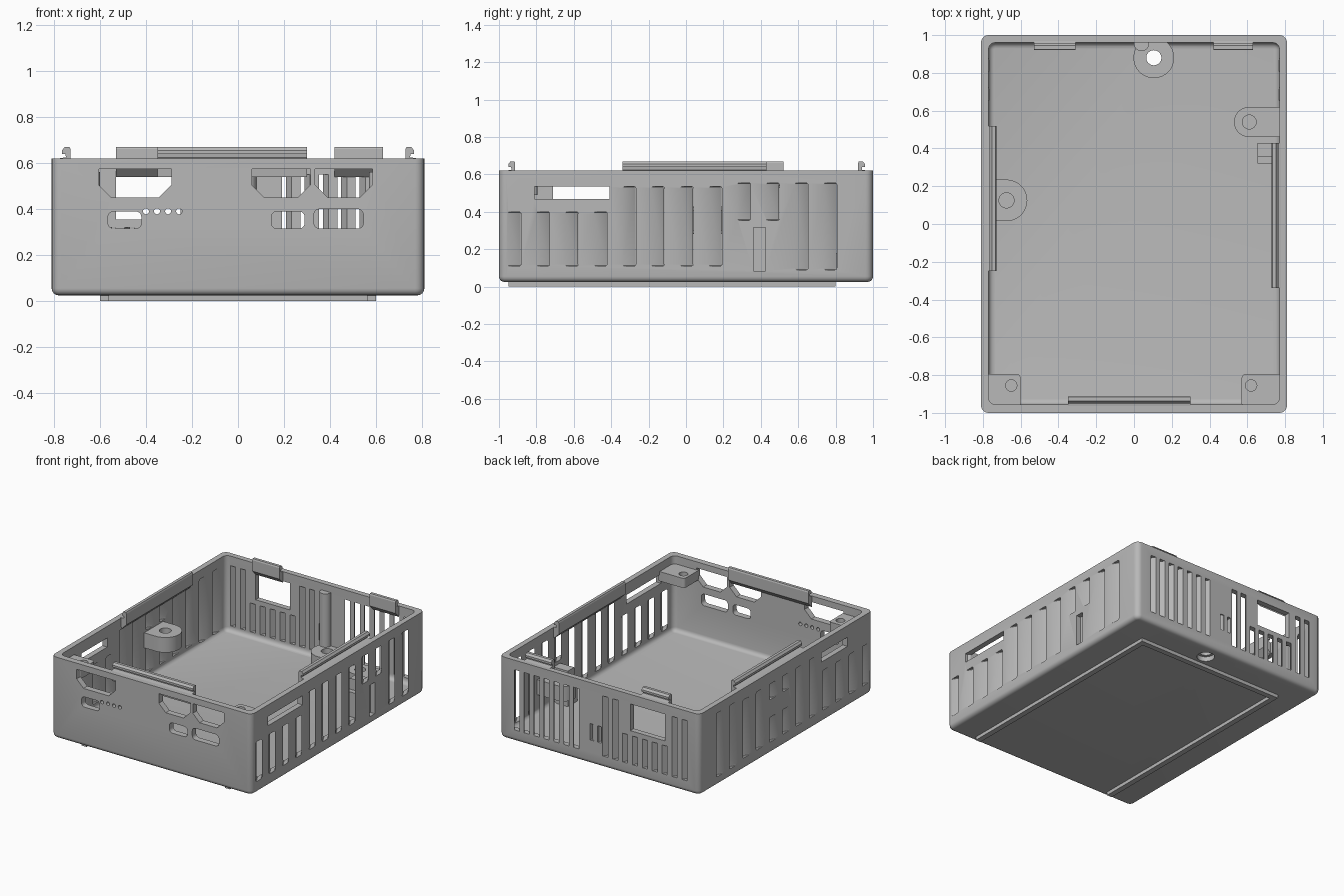
import bpy, bmesh, math
from mathutils import Vector

cube = bpy.data.objects.get("Cube")
if cube:
    bpy.data.objects.remove(cube, do_unlink=True)

grey = bpy.data.materials.new("matte grey plastic")
grey.use_nodes = True
COLOR = (0.48, 0.48, 0.48, 1)
grey.diffuse_color = COLOR
grey.node_tree.nodes["Principled BSDF"].inputs["Base Color"].default_value = COLOR


def prism(bm, pts, axis, lo, hi, shift=0.0):
    """Extrude a 2D outline along an axis, sliding it sideways by shift."""
    def place(p, d):
        u, v = p
        return {"x": (d, u, v), "y": (u, d, v), "z": (u, v, d)}[axis]
    cap = bm.faces.new([bm.verts.new(place(p, lo)) for p in pts])
    ext = bmesh.ops.extrude_face_region(bm, geom=[cap], use_keep_orig=True)
    move = Vector(place((shift, 0), hi - lo))
    for v in ext["geom"]:
        if isinstance(v, bmesh.types.BMVert):
            v.co += move
    return cap


def rect(u0, u1, v0, v1, r=0.0, n=5):
    if r == 0:
        return [(u0, v0), (u1, v0), (u1, v1), (u0, v1)]
    corners = [(u1 - r, v1 - r), (u0 + r, v1 - r), (u0 + r, v0 + r), (u1 - r, v0 + r)]
    return [(cu + r * math.cos(math.pi / 2 * (k + i / n)),
             cv + r * math.sin(math.pi / 2 * (k + i / n)))
            for k, (cu, cv) in enumerate(corners) for i in range(n + 1)]


def circle(u, v, r, n=32, start=0.0, sweep=2 * math.pi):
    m = n if sweep > 6 else n + 1
    return [(u + r * math.cos(start + sweep * i / n),
             v + r * math.sin(start + sweep * i / n)) for i in range(m)]


def make(name, bm):
    bmesh.ops.recalc_face_normals(bm, faces=bm.faces)
    me = bpy.data.meshes.new(name)
    bm.to_mesh(me)
    bm.free()
    me.materials.append(grey)
    ob = bpy.data.objects.new(name, me)
    bpy.context.collection.objects.link(ob)
    return ob


def activate(ob):
    bpy.ops.object.select_all(action="DESELECT")
    ob.select_set(True)
    bpy.context.view_layer.objects.active = ob


def cut(ob, bm):
    cutter = make("cutter", bm)
    cutter.hide_render = True
    mod = ob.modifiers.new("cut", "BOOLEAN")
    mod.operation, mod.solver, mod.object = "DIFFERENCE", "EXACT", cutter
    mod.use_self = True
    activate(ob)
    bpy.ops.object.modifier_apply(modifier=mod.name)
    bpy.data.objects.remove(cutter, do_unlink=True)


def smooth(ob):
    activate(ob)
    bpy.ops.object.shade_smooth_by_angle(angle=math.radians(30))


def solid(name, pts, axis, lo, hi):
    bm = bmesh.new()
    prism(bm, pts, axis, lo, hi)
    return make(name, bm)


def rounded_tub(outline, lo, hi, r):
    bm = bmesh.new()
    cap = prism(bm, outline, "z", lo, hi)
    bmesh.ops.bevel(bm, geom=list(cap.edges), offset=r, segments=4,
                    profile=0.5, affect="EDGES")
    return bm


# Tray: rounded outside, rounded cavity
tray = make("tray", rounded_tub(rect(-.81, .81, -1, 1, .04), .025, .62, .03))
cut(tray, rounded_tub(rect(-.77, .77, -.955, .96, .035), .07, .8, .03))

# Front ports
ports = bmesh.new()
for a, b in ((-.605, -.29), (.06, .315), (.335, .585)):
    prism(ports, [(a, .575), (b, .575), (b, .505), (b - .055, .45),
                  (a + .055, .45), (a, .505)], "y", -1.1, -.9)
for a, b, top in ((-.565, -.42, .39), (.145, .29, .39), (.33, .545, .4)):
    prism(ports, rect(a, b, .315, top, .025), "y", -1.1, -.9)
for i in range(4):
    prism(ports, circle(-.4 + .048 * i, .39, .013, 16), "y", -1.1, -.9)
cut(tray, ports)

# Side louvres: slanted slots that run towards the back on their way inwards
vents = bmesh.new()


def louvre(side, y, z0, z1):
    prism(vents, rect(y - .071, y + .001, z0, z1, .01, 2), "x",
          side * .83, side * .75, .14)


def side_window(side, y0, y1, z0, z1):
    prism(vents, rect(y0, y1, z0, z1), "x", side * .74, side * .9)


for i in range(12):
    y = -.918 + .1535 * i
    low, high = (.09, .555) if i > 9 else (.11, .4 if i < 4 else .535)
    louvre(1, y, .355 if i in (8, 9) else low, .555 if i > 7 else high)
    # the right wall is mirrored, and split around its boss
    if i in (6, 7):
        louvre(-1, y, low, .29)
        louvre(-1, y, .42, high)
    else:
        louvre(-1, y, low, high)
side_window(1, .36, .424, .085, .315)
side_window(1, -.81, -.41, .468, .535)
side_window(-1, -.71, -.41, .468, .535)
cut(tray, vents)

# Back vents, slanted towards the middle on their way out, and window
back = bmesh.new()


def back_slot(x, top, slant):
    prism(back, rect(x - .021, x + .021, .11, top), "y", .94, 1.02, slant)


for i in range(7):
    back_slot(.705 - .08 * i, .55, -.05)
for i in range(9):
    back_slot(-.085 - .08 * i, .32 if 2 <= i <= 6 else .55, .05)
prism(back, rect(-.53, -.25, .355, .55), "y", .9, 1.1)
for x in (0, .06):
    prism(back, rect(x - .015, x + .015, .2, .32), "y", .9, 1.1)
cut(tray, back)

# Screw hole through the floor
hole = bmesh.new()
prism(hole, circle(.105, .88, .06), "z", -.1, .1)
cut(tray, hole)
smooth(tray)

# Base rails, open at the front
for x, label in ((.58, "left"), (-.58, "right")):
    solid(label + "_base_rail", rect(x - .02, x + .02, -.95, .8), "z", 0, .03)
solid("back_base_rail", rect(-.56, .56, .76, .8), "z", 0, .03)


# Screw bosses
def boss(name, pts, lo, hi, hx, hy, r, depth):
    ob = solid(name, pts, "z", lo, hi)
    bm = bmesh.new()
    prism(bm, circle(hx, hy, r), "z", hi - depth, hi + .1)
    cut(ob, bm)
    smooth(ob)


boss("back_boss", circle(.105, .88, .108), .06, .18, .105, .88, .04, .5)
boss("right_boss", [(-.78, .235), (-.78, .015)]
     + circle(-.675, .125, .11, 24, -math.pi / 2, math.pi),
     .3, .41, -.675, .125, .04, .08)
boss("left_boss", [(.78, .46), (.78, .62)]
     + circle(.61, .54, .08, 24, math.pi / 2, math.pi),
     .2, .31, .61, .54, .037, .08)
boss("front_left_tab", rect(.57, .79, -.97, -.795, .02), .49, .56, .62, -.855, .03, .05)
boss("front_right_tab", rect(-.79, -.6, -.97, -.795, .02), .49, .56, -.65, -.855, .03, .05)
smooth(solid("back_post", circle(.04, .955, .04), "z", .06, .57))

# Stepped latch block behind the narrow side opening
solid("latch_block", rect(.655, .775, .355, .43), "z", .06, .33)
solid("latch_step", rect(.655, .775, .32, .355), "z", .06, .25)


# Snap clips along the rim: thin post with an outward hook
def clip(name, axis, wall, lo, hi):
    s = 1 if wall > 0 else -1
    w = abs(wall)
    prof = [(-.04, .58), (0, .54), (.01, .62), (-.02, .625), (-.018, .64),
            (-.003, .64), (-.003, .655), (-.015, .67), (-.036, .67), (-.04, .66)]
    solid(name, [(s * (w + u), z) for u, z in prof], axis, lo, hi)


clip("front_clip", "x", -.953, -.35, .3)
clip("back_right_clip", "x", .96, -.53, -.31)
clip("back_left_clip", "x", .96, .42, .63)
clip("left_clip", "y", .768, -.34, .43)
clip("right_clip", "y", -.768, -.25, .52)
